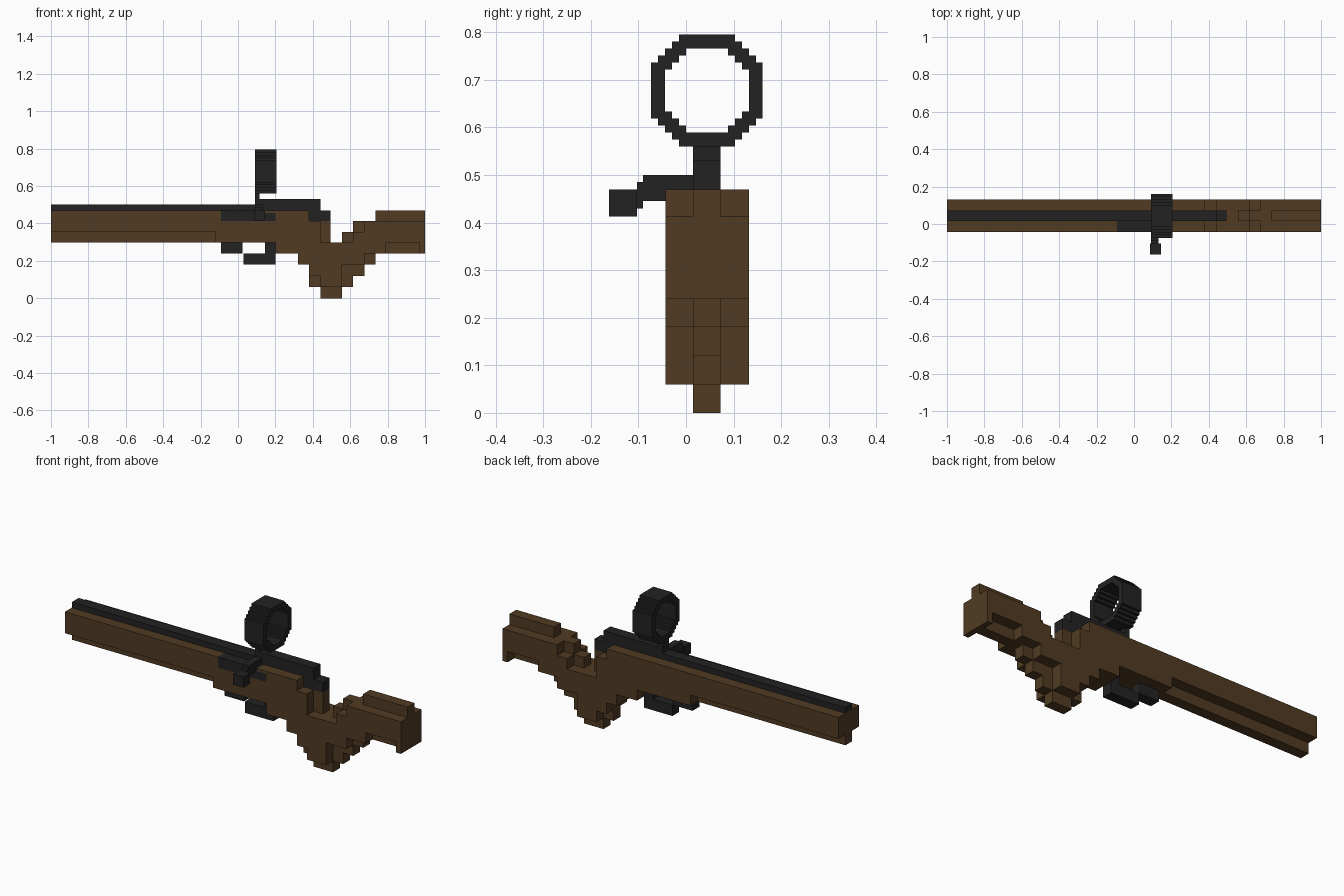
import bpy, bmesh, math
from mathutils import Matrix

cube = bpy.data.objects.get("Cube")
if cube:
    bpy.data.objects.remove(cube, do_unlink=True)


def material(name, rgb):
    m = bpy.data.materials.new(name)
    m.use_nodes = True
    m.diffuse_color = (*rgb, 1)
    bsdf = next(n for n in m.node_tree.nodes if n.type == 'BSDF_PRINCIPLED')
    bsdf.inputs["Base Color"].default_value = (*rgb, 1)
    return m


WOOD = material("dark_walnut", (0.082, 0.044, 0.016))
METAL = material("black_metal", (0.0165, 0.0165, 0.0165))

# Layer boundaries across the width
Y0, Y1, Y2, Y3 = -0.043, 0.015, 0.073, 0.132


def finish(bm, name, mat):
    bmesh.ops.recalc_face_normals(bm, faces=bm.faces)
    mesh = bpy.data.meshes.new(name)
    bm.to_mesh(mesh)
    bm.free()
    mesh.materials.append(mat)
    ob = bpy.data.objects.new(name, mesh)
    bpy.context.collection.objects.link(ob)
    return ob


def box(name, x, y, z, mat):
    bm = bmesh.new()
    bmesh.ops.create_cube(bm, size=1)
    for v in bm.verts:
        v.co = [a + (c + 0.5) * (b - a) for c, (a, b) in zip(v.co, (x, y, z))]
    return finish(bm, name, mat)


def staircase(steps, end):
    """Turn (start_x, z) steps into points up to x = end."""
    pts = []
    for i, (x, z) in enumerate(steps):
        nx = steps[i + 1][0] if i + 1 < len(steps) else end
        pts += [(x, z), (nx, z)]
    return pts


def slab(name, top, bottom, y, mat):
    """Extrude the area between two staircases across the width."""
    outline = staircase(bottom, 1) + staircase(top, 1)[::-1]
    bm = bmesh.new()
    face = bm.faces.new([bm.verts.new((x, y[0], z)) for x, z in outline])
    ext = bmesh.ops.extrude_face_region(bm, geom=[face])
    verts = [g for g in ext["geom"] if isinstance(g, bmesh.types.BMVert)]
    bmesh.ops.translate(bm, verts=verts, vec=(0, y[1] - y[0], 0))
    bmesh.ops.triangulate(bm, faces=[f for f in bm.faces if len(f.verts) > 4])
    return finish(bm, name, mat)


# Wooden stock: a centre layer and two side layers
slab("stock_centre",
     [(-1, .47), (.38, .413), (.495, .298), (.555, .355), (.615, .413), (.735, .47)],
     [(-1, .298), (.2, .24), (.32, .18), (.38, .06), (.44, 0), (.555, .06),
      (.615, .12), (.675, .18), (.735, .24)],
     (Y1, Y2), WOOD)

side_top = [(.2, .47), (.38, .413), (.44, .298), (.615, .355), (.675, .413)]
side_bottom = [(-1, .355), (-.12, .298), (.2, .24), (.32, .18), (.38, .12), (.44, .06),
               (.555, .18), (.675, .24), (.79, .298), (.97, .24)]
slab("stock_back_side", [(-1, .47)] + side_top[1:], side_bottom, (Y2, Y3), WOOD)
slab("stock_front_side", [(-1, .47), (-.09, .413)] + side_top, side_bottom, (Y0, Y1), WOOD)

# Breech plate set into the front side
box("breech_plate", (-.09, .145), (Y0, Y1), (.413, .47), METAL)
box("breech_plate_rear", (.145, .2), (Y0, Y1), (.413, .455), METAL)
box("breech_filler", (.145, .2), (Y0, Y1), (.455, .47), WOOD)

# Barrel and receiver
box("barrel", (-1, .115), (Y1, Y2), (.47, .5), METAL)
box("receiver", (.115, .44), (Y1, Y2), (.47, .53), METAL)
box("receiver_tail", (.38, .495), (Y1, Y2), (.413, .47), METAL)

# Bolt handle
box("bolt_arm", (.09, .13), (-.09, Y1), (.445, .5), METAL)
box("bolt_elbow", (.09, .13), (-.103, -.09), (.43, .485), METAL)
box("bolt_knob", (.085, .145), (-.162, -.103), (.413, .47), METAL)

# Magazine and trigger guard
box("magazine", (-.09, .025), (Y1, Y2), (.24, .298), METAL)
box("trigger_guard", (.03, .2), (Y1, Y2), (.18, .24), METAL)
box("trigger_guard_post", (.145, .2), (Y1, Y2), (.24, .298), METAL)

# Sight: stepped ring on a thin stem
box("sight_stem", (.09, .115), (Y1, Y2), (.5, .565), METAL)


def stepped_loop(widths, radius):
    """Closed stepped outline; widths run from the top row downwards."""
    quad = []
    for i, w in enumerate(widths):
        quad += [(w, radius - i), (w, radius - i - 1)]
    quad = quad[:-1]
    right = quad + [(x, -y) for x, y in reversed(quad)]
    return right + [(-x, y) for x, y in reversed(right)]


UNIT = 0.0147
curve = bpy.data.curves.new("sight_outline", 'CURVE')
curve.dimensions = '2D'
curve.fill_mode = 'BOTH'
curve.extrude = 0.0575
for loop in (stepped_loop([4, 5, 6, 7, 8], 8), stepped_loop([3, 4, 5, 6], 6)):
    spline = curve.splines.new('POLY')
    spline.points.add(len(loop) - 1)
    for p, (u, v) in zip(spline.points, loop):
        p.co = (u * UNIT, v * UNIT, 0, 1)
    spline.use_cyclic_u = True
temp = bpy.data.objects.new("sight_outline", curve)
bpy.context.collection.objects.link(temp)
bpy.context.view_layer.update()
bm = bmesh.new()
bm.from_mesh(temp.to_mesh())
temp.to_mesh_clear()
bpy.data.objects.remove(temp, do_unlink=True)
bmesh.ops.remove_doubles(bm, verts=bm.verts, dist=1e-5)
# Stand the ring up so that its hole runs along x
turn = Matrix(((0, 0, 1, .1475), (1, 0, 0, .0437), (0, 1, 0, .678), (0, 0, 0, 1)))
bm.transform(turn)
for f in bm.faces:
    f.smooth = False
    f.material_index = 0
finish(bm, "sight_ring", METAL)
